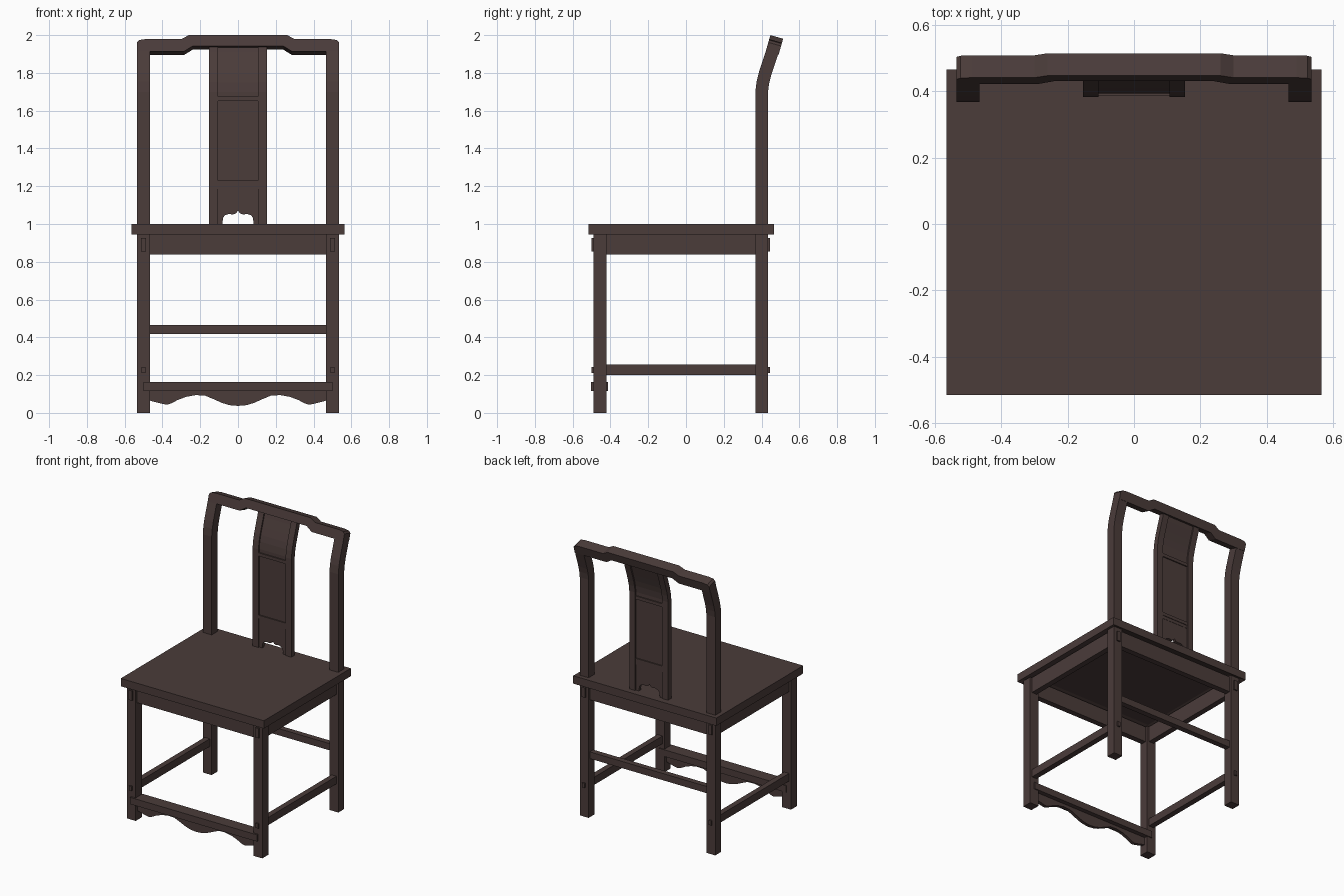
import bpy, bmesh, math
from mathutils import Vector

if "Cube" in bpy.data.objects:
    bpy.data.objects.remove(bpy.data.objects["Cube"])

wood = bpy.data.materials.new("dark brown wood")
wood.diffuse_color = (0.07, 0.045, 0.042, 1)
wood.use_nodes = True
wood.node_tree.nodes["Principled BSDF"].inputs["Base Color"].default_value = wood.diffuse_color


def finish(name, bm):
    bmesh.ops.recalc_face_normals(bm, faces=bm.faces[:])
    me = bpy.data.meshes.new(name)
    bm.to_mesh(me)
    bm.free()
    me.materials.append(wood)
    ob = bpy.data.objects.new(name, me)
    bpy.context.collection.objects.link(ob)
    return ob


def prism(name, loop_a, loop_b):
    """Solid between two matching outlines."""
    bm = bmesh.new()
    a = [bm.verts.new(p) for p in loop_a]
    b = [bm.verts.new(p) for p in loop_b]
    bm.faces.new(a)
    bm.faces.new(b[::-1])
    n = len(a)
    for i in range(n):
        bm.faces.new((a[i], b[i], b[(i + 1) % n], a[(i + 1) % n]))
    return finish(name, bm)


def box(name, x0, x1, y0, y1, z0, z1):
    ring = [(x0, y0), (x1, y0), (x1, y1), (x0, y1)]
    return prism(name, [(x, y, z0) for x, y in ring], [(x, y, z1) for x, y in ring])


def plate(name, outline, y0, y1):
    """Upright board cut to an x-z outline."""
    return prism(name, [(x, y0, z) for x, z in outline], [(x, y1, z) for x, z in outline])


# Front line of the bent back: y, z, lean in degrees
BACK = [(.367, 0, 0), (.367, 1.70, 0), (.374, 1.755, 11), (.385, 1.80, 15),
        (.401, 1.85, 16), (.4224, 1.9145, 16), (.447, 2.0, 16)]


def on_back(z):
    for p, q in zip(BACK, BACK[1:]):
        if p[1] <= z <= q[1]:
            return Vector(p).lerp(Vector(q), (z - p[1]) / (q[1] - p[1]))


def bent(name, x0, x1, z0, z1, d0, d1):
    """Bar following the bent back, between depths d0 and d1 behind its front line."""
    line = [on_back(z) for z in [z0] + [p[1] for p in BACK if z0 < p[1] < z1] + [z1]]

    def off(p, d):
        a = math.radians(p[2])
        return (p[0] + d * math.cos(a), p[1] - d * math.sin(a))
    prof = [off(p, d0) for p in line] + [off(p, d1) for p in reversed(line)]
    return prism(name, [(x0, y, z) for y, z in prof], [(x1, y, z) for y, z in prof])


def mirrored(half):
    """Full outline from the right half, listed along increasing path."""
    return half + [(-x, z) for x, z in reversed(half) if x != 0]


# Seat board with a recessed underside
bm = bmesh.new()
bmesh.ops.create_cube(bm, size=1)
for v in bm.verts:
    v.co = (v.co.x * 1.13, v.co.y * .98 - .025, v.co.z * .056 + .972)
bm.normal_update()
under = [f for f in bm.faces if f.normal.z < -.9]
bmesh.ops.inset_region(bm, faces=under, thickness=.11)
for v in under[0].verts:
    v.co.z += .03
finish("seat", bm)

# Legs, side aprons, side stretchers and their through tenons
for s, side in ((-1, "left"), (1, "right")):
    c = s * .5
    box(side + "_front_leg", c - .035, c + .035, -.49, -.42, 0, .95)
    bent(side + "_back_post", c - .035, c + .035, 0, 1.93, 0, .067)
    box(side + "_apron", c - .02, c + .02, -.43, .375, .838, .95)
    box(side + "_apron_tenon", c - .013, c + .013, -.501, .444, .855, .925)
    box(side + "_stretcher", c - .02, c + .02, -.43, .375, .2, .255)
    box(side + "_stretcher_tenon", c - .01, c + .01, -.501, .444, .21, .243)

# Cross members
box("front_apron", -.47, .47, -.475, -.435, .838, .95)
box("back_apron", -.47, .47, .38, .42, .838, .95)
box("back_stretcher", -.47, .47, .38, .42, .418, .466)
box("foot_rest", -.501, .501, -.503, -.413, .116, .164)

# Wavy board under the foot rest
wave = [(0, .037), (.045, .041), (.085, .053), (.13, .073), (.175, .092), (.225, .094),
        (.275, .085), (.32, .068), (.35, .052), (.375, .043), (.41, .05), (.467, .065),
        (.467, .12)]
plate("foot_rest_apron", mirrored(wave), -.468, -.445)

# Crest rail, outlined in its leaning plane
crest = mirrored([(0, 0), (.26, 0), (.30, -.022), (.49, -.022), (.522, -.027), (.535, -.04),
                  (.535, -.089), (.285, -.089), (.24, -.06), (0, -.06)])
# keep one clean loop: right side down, left side back up
right = crest[:10]
crest = right + [(-x, s) for x, s in reversed(right[1:-1])]
lean = math.radians(16)
sn, cs = math.sin(lean), math.cos(lean)


def crest_loop(d):
    return [(x, .447 + s * sn + d * cs, 2 + s * cs - d * sn) for x, s in crest]


prism("crest_rail", crest_loop(0), crest_loop(.07))

# Back splat: stiles, panel, cross rails and arched foot
for s, side in ((-1, "left"), (1, "right")):
    bent(side + "_splat_stile", s * .13 - .023, s * .13 + .023, .99, 1.945, .016, .054)
bent("splat_panel", -.11, .11, 1.185, 1.945, .026, .044)
bent("splat_upper_rail", -.108, .108, 1.652, 1.675, .018, .052)
bent("splat_lower_rail", -.108, .108, 1.185, 1.23, .022, .048)
bent("splat_lower_bead", -.108, .108, 1.207, 1.23, .018, .052)
arch = [(0, 1.07), (.012, 1.055), (.03, 1.05), (.045, 1.054), (.068, 1.047), (.078, 1.035),
        (.085, .99), (.108, .99), (.108, 1.187)]
plate("splat_arched_foot", mirrored(arch), .391, .413)
